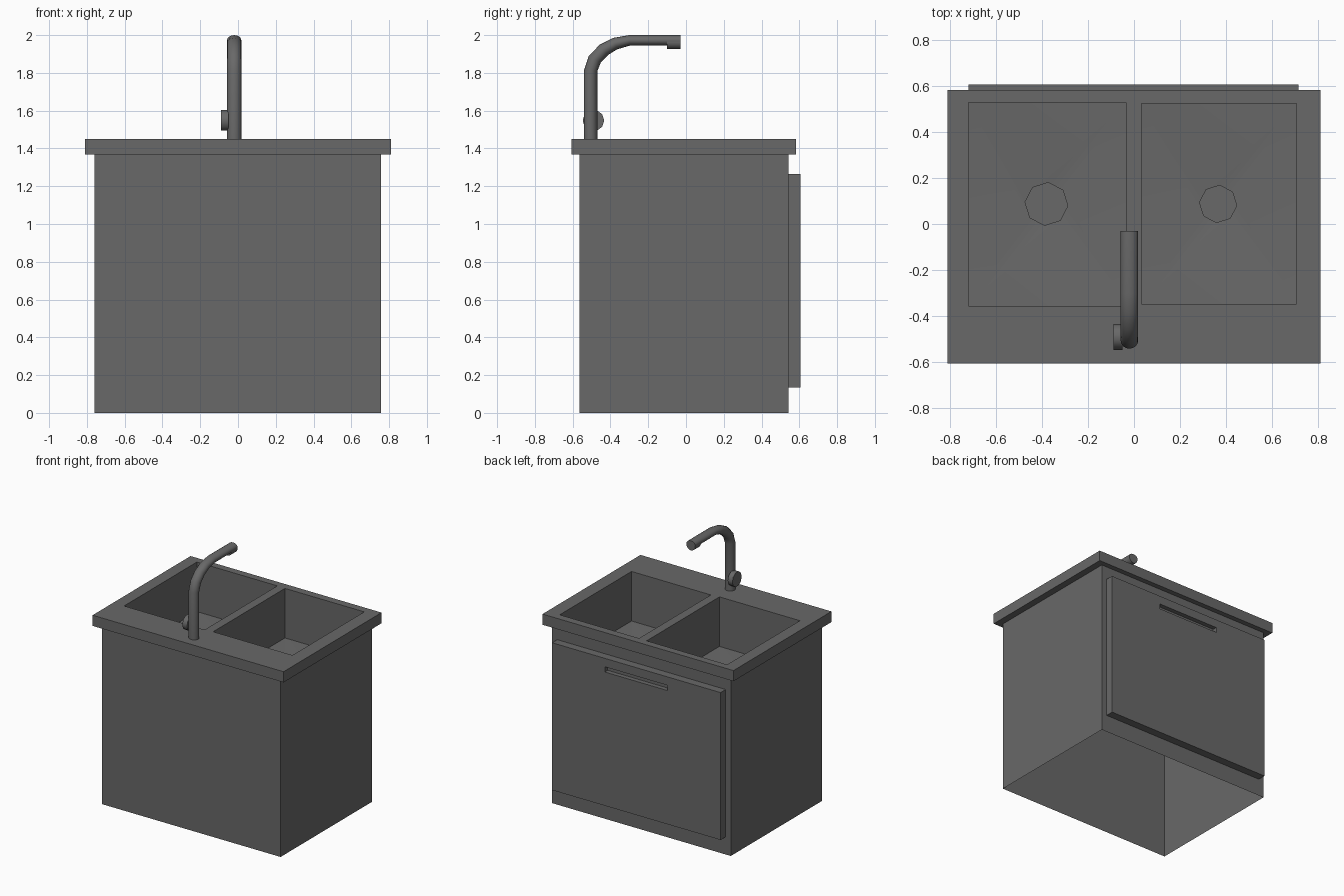
import bpy, bmesh, math
from mathutils import Matrix, Vector

if "Cube" in bpy.data.objects:
    bpy.data.objects.remove(bpy.data.objects["Cube"])

# Dark grey finish used on every part
dark = bpy.data.materials.new("dark_grey")
dark.diffuse_color = (0.14, 0.14, 0.14, 1)
dark.use_nodes = True
dark.node_tree.nodes["Principled BSDF"].inputs["Base Color"].default_value = dark.diffuse_color


def finish(name, bm, smooth=False):
    bmesh.ops.remove_doubles(bm, verts=bm.verts, dist=0.0005)
    bmesh.ops.recalc_face_normals(bm, faces=bm.faces)
    me = bpy.data.meshes.new(name)
    bm.to_mesh(me)
    bm.free()
    me.materials.append(dark)
    ob = bpy.data.objects.new(name, me)
    bpy.context.collection.objects.link(ob)
    if smooth:
        bpy.ops.object.select_all(action='DESELECT')
        ob.select_set(True)
        bpy.context.view_layer.objects.active = ob
        bpy.ops.object.shade_smooth_by_angle(angle=math.radians(40))
    return ob


def rect(bm, x0, x1, y0, y1, z):
    return [bm.verts.new((x, y, z)) for x, y in ((x0, y0), (x1, y0), (x1, y1), (x0, y1))]


def door_loop(bm, x0, x1, z0, z1, y):
    return [bm.verts.new((x, y, z)) for x, z in ((x0, z0), (x1, z0), (x1, z1), (x0, z1))]


def band(bm, a, b):
    n = len(a)
    for i in range(n):
        bm.faces.new((a[i], a[(i + 1) % n], b[(i + 1) % n], b[i]))


def cylinder(name, centre, r, depth, sides, axis):
    bm = bmesh.new()
    rot = Vector((0, 0, 1)).rotation_difference(Vector(axis)).to_matrix().to_4x4()
    bmesh.ops.create_cone(bm, cap_ends=True, segments=sides, radius1=r, radius2=r,
                          depth=depth, matrix=Matrix.Translation(centre) @ rot)
    return finish(name, bm, True)


# Cabinet walls, open underneath, with the overhanging counter edge
bm = bmesh.new()
rings = [rect(bm, -0.76, 0.757, -0.565, 0.543, 0), rect(bm, -0.76, 0.757, -0.565, 0.543, 1.368),
         rect(bm, -0.81, 0.81, -0.605, 0.582, 1.368), rect(bm, -0.81, 0.81, -0.605, 0.582, 1.45)]
for lower, upper in zip(rings, rings[1:]):
    band(bm, lower, upper)

# Counter surface and the two basins with sloped floors and eight-sided drains
basins = [((-0.81, 0), (-0.718, -0.035, -0.355, 0.527), (-0.38, 0.087), 0.093),
          ((0, 0.81), (0.032, 0.705, -0.347, 0.523), (0.365, 0.087), 0.081)]
for (xa, xb), hole, (cx, cy), r in basins:
    outer = rect(bm, xa, xb, -0.605, 0.582, 1.45)
    rim = rect(bm, *hole, 1.45)
    floor = rect(bm, *hole, 1.07)
    band(bm, outer, rim)
    band(bm, rim, floor)
    angles = [85 + 45 * k for k in range(8)]
    drain, sump = [[bm.verts.new((cx + r * math.cos(math.radians(a)),
                                  cy + r * math.sin(math.radians(a)), z)) for a in angles]
                   for z in (1.045, 1.02)]
    band(bm, drain, sump)
    bm.faces.new(sump)
    # each drain edge fans to its nearest floor corner
    near = [floor[((a + 180) % 360) // 90] for a in angles]
    for k in range(8):
        n = (k + 1) % 8
        bm.faces.new((drain[k], drain[n], near[k]))
        if near[k] != near[n]:
            bm.faces.new((drain[n], near[n], near[k]))
finish("sink_cabinet", bm, True)

# Door with a recessed finger slot, drawn in x-z and pushed out along y
bm = bmesh.new()
loops = [door_loop(bm, -0.717, 0.713, 0.135, 1.265, 0.543),
         door_loop(bm, -0.717, 0.713, 0.135, 1.265, 0.605),
         door_loop(bm, -0.265, 0.265, 1.16, 1.2, 0.605),
         door_loop(bm, -0.265, 0.265, 1.16, 1.2, 0.57)]
for a, b in zip(loops, loops[1:]):
    band(bm, a, b)
bm.faces.new(loops[-1])
bm.faces.new(loops[0])
finish("cabinet_door", bm)

# Tap: bent pipe of constant width, flattened past the bend (y, z, angle, half thickness)
path = [(-0.505, 1.45, 0, 0.036), (-0.505, 1.81, 0, 0.036), (-0.483, 1.872, 28, 0.036),
        (-0.435, 1.922, 50, 0.035), (-0.375, 1.955, 70, 0.032), (-0.3, 1.972, 88, 0.028),
        (-0.03, 1.972, 90, 0.028)]
bm = bmesh.new()
rings = []
for y, z, tilt, t in path:
    ca, sa = math.cos(math.radians(tilt)), math.sin(math.radians(tilt))
    ring = []
    for k in range(16):
        a = math.tau * k / 16
        d = t * math.sin(a)
        ring.append(bm.verts.new((-0.02 + 0.038 * math.cos(a), y + d * ca, z - d * sa)))
    rings.append(ring)
for a, b in zip(rings, rings[1:]):
    band(bm, a, b)
bm.faces.new(rings[-1])
finish("tap_pipe", bm, True)

# Tap outlet collar and side knob
cylinder("tap_nozzle", (-0.02, -0.065, 1.963), 0.037, 0.07, 16, (0, 1, 0))
cylinder("tap_knob", (-0.07, -0.49, 1.548), 0.057, 0.04, 10, (1, 0, 0))
